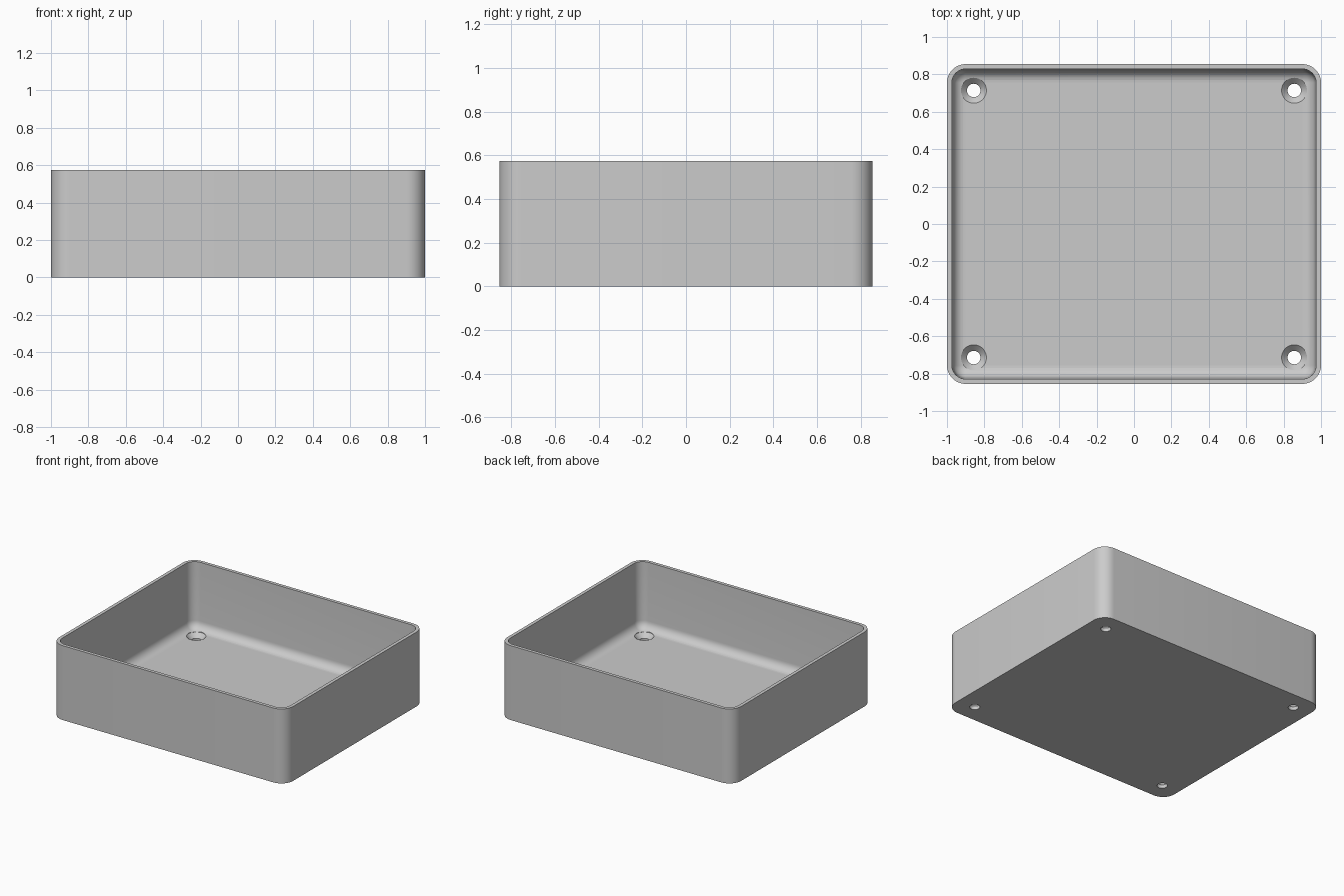
import bpy, bmesh
from math import sin, cos, pi

if "Cube" in bpy.data.objects:
    bpy.data.objects.remove(bpy.data.objects["Cube"])

HALF_X, HALF_Y, HEIGHT = 1.0, 0.855, 0.575
CORNER, RIM, WALL = 0.1, 0.026, 0.032
FLOOR, FILLET = 0.06, 0.065

grey = bpy.data.materials.new("plain grey")
grey.use_nodes = True
colour = (0.6, 0.6, 0.6, 1)
grey.diffuse_color = colour
grey.node_tree.nodes["Principled BSDF"].inputs["Base Color"].default_value = colour


def finish(bm, name):
    bmesh.ops.recalc_face_normals(bm, faces=bm.faces)
    mesh = bpy.data.meshes.new(name)
    bm.to_mesh(mesh)
    bm.free()
    mesh.materials.append(grey)
    obj = bpy.data.objects.new(name, mesh)
    bpy.context.collection.objects.link(obj)
    return obj


def loft(bm, rings):
    """Skin a stack of closed rings and cap both ends."""
    loops = [[bm.verts.new(p) for p in ring] for ring in rings]
    for a, b in zip(loops, loops[1:]):
        for i in range(len(a)):
            j = (i + 1) % len(a)
            bm.faces.new((a[i], a[j], b[j], b[i]))
    bm.faces.new(loops[0])
    bm.faces.new(loops[-1])


def rounded_rect(inset, z, steps=10):
    r = CORNER - inset
    points = []
    for k, (sx, sy) in enumerate(((1, 1), (-1, 1), (-1, -1), (1, -1))):
        for i in range(steps + 1):
            a = (k + i / steps) * pi / 2
            points.append((sx * (HALF_X - CORNER) + r * cos(a),
                           sy * (HALF_Y - CORNER) + r * sin(a), z))
    return points


def circle(x, y, radius, z, sides=40):
    return [(x + radius * cos(2 * pi * i / sides),
             y + radius * sin(2 * pi * i / sides), z) for i in range(sides)]


# Open tray: outer wall, rim, inner wall and filleted floor
rings = [rounded_rect(0, 0), rounded_rect(0, HEIGHT), rounded_rect(RIM, HEIGHT)]
for i in range(9):
    a = i / 8 * pi / 2
    rings.append(rounded_rect(WALL + FILLET * (1 - cos(a)),
                              FLOOR + FILLET * (1 - sin(a))))
bm = bmesh.new()
loft(bm, rings)
tray = finish(bm, "tray")

# Countersunk screw holes in the four corners
bm = bmesh.new()
for sx in (-1, 1):
    for sy in (-1, 1):
        x, y = sx * 0.857, sy * 0.714
        loft(bm, [circle(x, y, r, z) for r, z in
                  ((0.036, -0.05), (0.036, 0.027), (0.068, FLOOR), (0.068, 0.2))])
cutter = finish(bm, "screw_hole_cutter")
cutter.hide_render = True

bpy.ops.object.select_all(action='DESELECT')
tray.select_set(True)
bpy.context.view_layer.objects.active = tray
cut = tray.modifiers.new("screw holes", 'BOOLEAN')
cut.operation = 'DIFFERENCE'
cut.solver = 'EXACT'
cut.object = cutter
bpy.ops.object.modifier_apply(modifier=cut.name)
bpy.data.objects.remove(cutter)
bpy.ops.object.shade_smooth_by_angle(angle=pi / 6)
